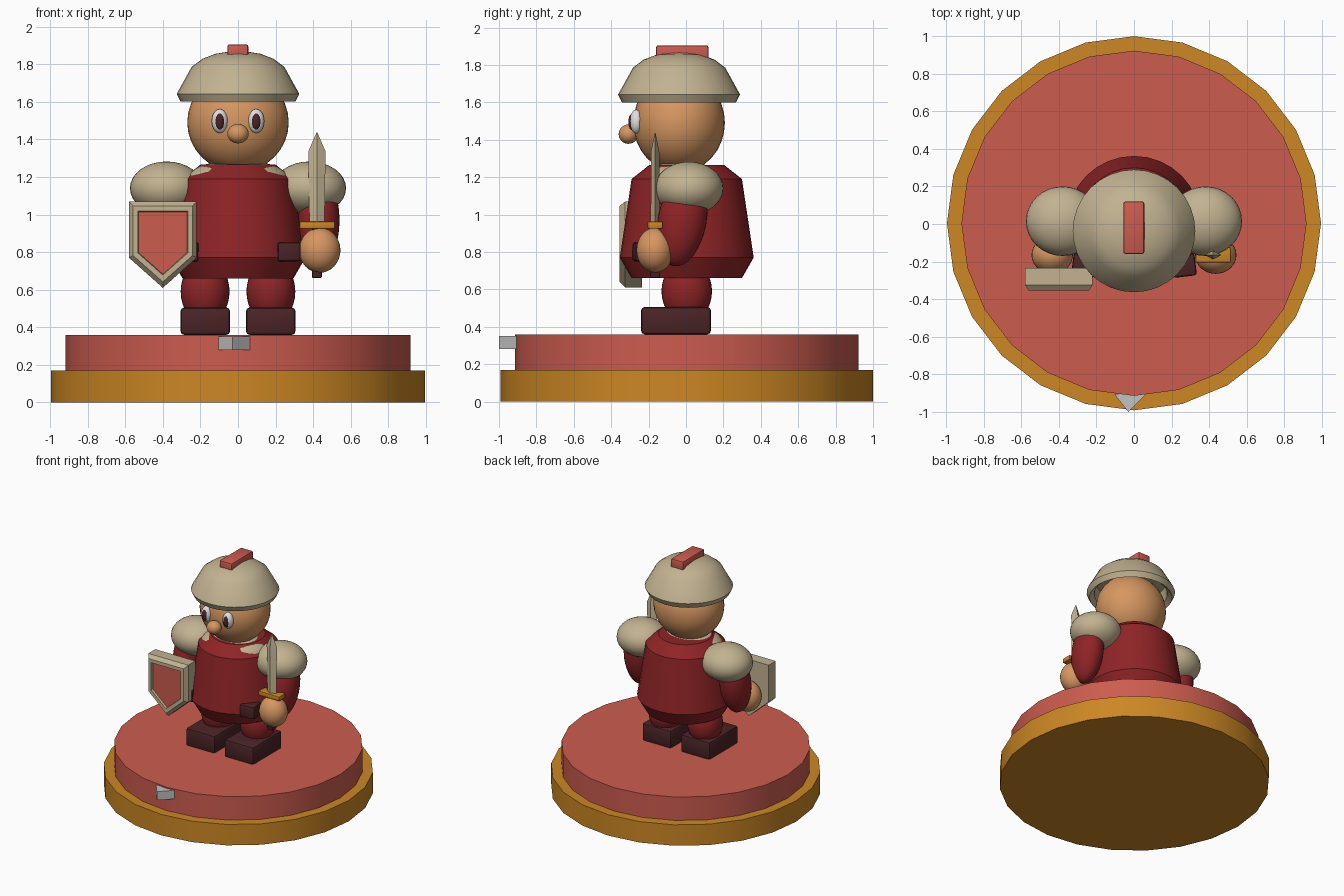
import bpy, bmesh, math
from mathutils import Matrix, Vector

cube = bpy.data.objects.get("Cube")
if cube:
    bpy.data.objects.remove(cube, do_unlink=True)


def material(name, rgb):
    col = [(c / 12.92 if c <= 0.04045 else ((c + 0.055) / 1.055) ** 2.4) for c in rgb] + [1.0]
    m = bpy.data.materials.new(name)
    m.use_nodes = True
    m.diffuse_color = col
    m.node_tree.nodes["Principled BSDF"].inputs["Base Color"].default_value = col
    return m


RED = material("coral red", (0.80, 0.36, 0.31))
GOLD = material("gold", (0.80, 0.53, 0.14))
TAN = material("pale tan", (0.76, 0.70, 0.57))
SKIN = material("skin", (0.84, 0.59, 0.38))
CRIMSON = material("dark crimson", (0.56, 0.14, 0.15))
BROWN = material("dark brown", (0.29, 0.14, 0.15))
WHITE = material("eye white", (0.88, 0.88, 0.89))
GREY = material("stone grey", (0.76, 0.76, 0.76))
parts = []


def finish(name, bm, *mats):
    bmesh.ops.recalc_face_normals(bm, faces=bm.faces)
    me = bpy.data.meshes.new(name)
    bm.to_mesh(me)
    bm.free()
    for m in mats:
        me.materials.append(m)
    ob = bpy.data.objects.new(name, me)
    bpy.context.collection.objects.link(ob)
    parts.append(ob)
    return ob


def ellipsoid(name, center, radii, mat, tilt=0.0, seg=32):
    bm = bmesh.new()
    bmesh.ops.create_uvsphere(bm, u_segments=seg, v_segments=seg // 2, radius=1)
    bm.transform(Matrix.Translation(center) @ Matrix.Rotation(tilt, 4, 'X')
                 @ Matrix.Diagonal((*radii, 1)))
    return finish(name, bm, mat)


def box(name, lo, hi, mat, bevel=0.0, turn=0.0):
    lo, hi = Vector(lo), Vector(hi)
    bm = bmesh.new()
    bmesh.ops.create_cube(bm, size=1)
    bm.transform(Matrix.Diagonal((*(hi - lo), 1)))
    if bevel:
        bmesh.ops.bevel(bm, geom=bm.edges[:], offset=bevel, segments=2,
                        profile=0.5, affect='EDGES')
    bm.transform(Matrix.Translation((lo + hi) / 2) @ Matrix.Rotation(turn, 4, 'Z'))
    return finish(name, bm, mat)


def loft(bm, loops, close=False):
    """Skin a list of point loops; returns the cap of the last loop."""
    rings = [[bm.verts.new(p) for p in loop] for loop in loops]
    n = len(rings[0])
    pairs = list(zip(rings, rings[1:])) + ([(rings[-1], rings[0])] if close else [])
    for a, b in pairs:
        for i in range(n):
            j = (i + 1) % n
            bm.faces.new((a[i], a[j], b[j], b[i]))
    if close:
        return None
    bm.faces.new(rings[0])
    return bm.faces.new(rings[-1])


def revolve(name, profile, mat, y=0.0, seg=32):
    bm = bmesh.new()
    loft(bm, [[(r * math.sin(2 * math.pi * i / seg), y + r * math.cos(2 * math.pi * i / seg), z)
               for i in range(seg)] for r, z in profile])
    return finish(name, bm, mat)


# Two-step pedestal with a small stone wedge at the front
revolve("pedestal_base", [(0.995, 0), (0.995, 0.17)], GOLD, 0.004, 24)
revolve("pedestal_top", [(0.918, 0.16), (0.918, 0.36)], RED, 0.004, 24)
bm = bmesh.new()
wedge = [(-0.105, -0.905), (-0.03, -1.0), (0.065, -0.905)]
loft(bm, [[(x, y, z) for x, y in wedge] for z in (0.28, 0.35)])
finish("stone_wedge", bm, GREY)

# Body
revolve("tunic", [(0.295, 0.66), (0.358, 0.77), (0.295, 1.19), (0.20, 1.265)], CRIMSON, 0.004)
ellipsoid("collar", (0, -0.035, 1.19), (0.27, 0.21, 0.10), TAN)

# Head and face
ellipsoid("head", (0, -0.037, 1.49), (0.27, 0.245, 0.265), SKIN)
ellipsoid("nose", (0, -0.308, 1.43), (0.057, 0.052, 0.052), SKIN, seg=24)

# Helmet shell with an open underside
revolve("helmet", [(0.255, 1.72), (0.27, 1.63), (0.305, 1.60), (0.326, 1.642), (0.247, 1.785),
                   (0.19, 1.828), (0.12, 1.855), (0.05, 1.866)], TAN, -0.037)
box("helmet_crest", (-0.057, -0.16, 1.82), (0.055, 0.12, 1.905), RED, 0.012)

# Paired parts
for side, s in (("left", 1), ("right", -1)):
    ellipsoid(side + "_eye", (s * 0.097, -0.265, 1.497), (0.043, 0.036, 0.064), WHITE, seg=24)
    ellipsoid(side + "_pupil", (s * 0.097, -0.289, 1.495), (0.024, 0.019, 0.044), BROWN, seg=20)
    ellipsoid(side + "_shoulder", (s * 0.38, 0.015, 1.14), (0.195, 0.185, 0.142), TAN)
    ellipsoid(side + "_arm", (s * 0.43, -0.02, 0.97), (0.11, 0.13, 0.25), CRIMSON, -0.18)
    ellipsoid(side + "_hand", (s * 0.435, -0.165, 0.81), (0.11, 0.10, 0.12), SKIN)
    ellipsoid(side + "_leg", (s * 0.175, 0.004, 0.59), (0.13, 0.135, 0.17), CRIMSON)
    xs = sorted((s * 0.043, s * 0.305))
    box(side + "_boot", (xs[0], -0.24, 0.36), (xs[1], 0.133, 0.505), BROWN, 0.018)
    xs = sorted((s * 0.203, s * 0.328))
    box(side + "_pouch", (xs[0], -0.28, 0.75), (xs[1], -0.16, 0.852), BROWN, 0.014, s * 0.12)

# Sword: diamond-section blade, guard and grip
sx, sy = 0.42, -0.165
bm = bmesh.new()
loft(bm, [[(sx + w, sy, z), (sx, sy + t, z), (sx - w, sy, z), (sx, sy - t, z)]
          for w, t, z in ((0.04, 0.024, 0.95), (0.046, 0.022, 1.335), (0.002, 0.002, 1.437))])
finish("sword_blade", bm, TAN)
box("sword_guard", (0.327, sy - 0.04, 0.925), (0.515, sy + 0.04, 0.962), GOLD, 0.006)
box("sword_grip", (sx - 0.027, sy - 0.027, 0.662), (sx + 0.027, sy + 0.027, 0.94), BROWN, 0.008)

# Shield: stepped pentagon with a recessed coloured field
outline = [(-0.18, 0.2), (0.18, 0.2), (0.18, -0.1), (0, -0.26), (-0.18, -0.1)]
bm = bmesh.new()
field = loft(bm, [[(-0.40 + x * k, y, 0.87 + z * k) for x, z in outline]
                  for k, y in ((1, -0.235), (1, -0.325), (0.88, -0.355),
                               (0.74, -0.355), (0.72, -0.338))])
field.material_index = 1
finish("shield", bm, TAN, RED)

# Smooth shading that keeps hard edges
bpy.ops.object.select_all(action='DESELECT')
for ob in parts:
    ob.select_set(True)
bpy.context.view_layer.objects.active = parts[0]
bpy.ops.object.shade_smooth_by_angle(angle=math.radians(30))
